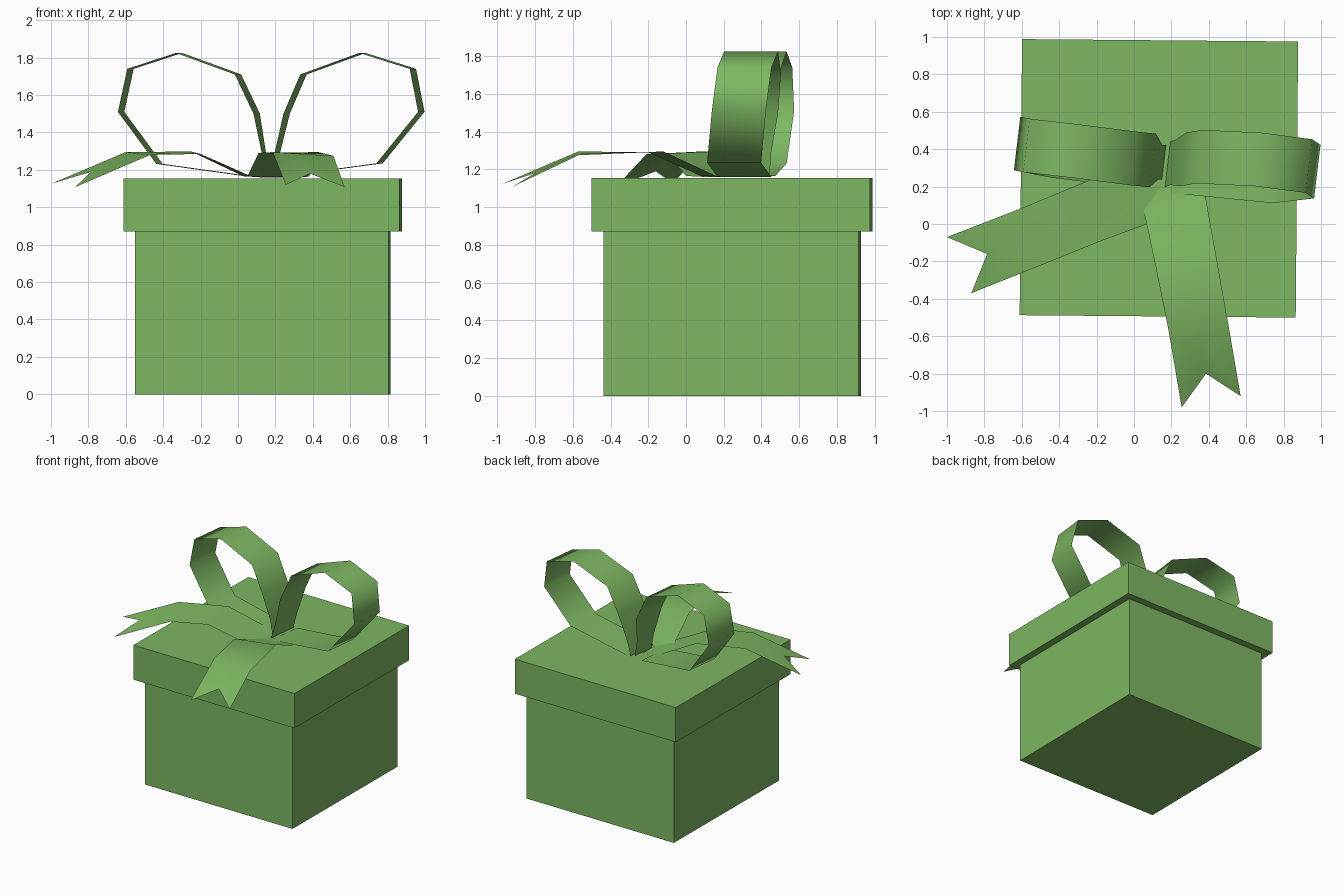
import bpy
import bmesh
from math import radians
from mathutils import Vector

default_cube = bpy.data.objects.get("Cube")
if default_cube:
    bpy.data.objects.remove(default_cube, do_unlink=True)

# One green for the box and the ribbon
green = bpy.data.materials.new("leaf_green")
green.use_nodes = True
colour = (0.205, 0.475, 0.12, 1.0)
green.diffuse_color = colour
shader = next(n for n in green.node_tree.nodes if n.type == "BSDF_PRINCIPLED")
shader.inputs["Base Color"].default_value = colour
shader.inputs["Roughness"].default_value = 0.8


def finish(name, bm):
    """Turn a bmesh into a named, coloured object."""
    mesh = bpy.data.meshes.new(name)
    bm.to_mesh(mesh)
    bm.free()
    mesh.materials.append(green)
    obj = bpy.data.objects.new(name, mesh)
    bpy.context.scene.collection.objects.link(obj)
    return obj


def add_block(name, side, bottom, top):
    """Square block, turned very slightly about the vertical."""
    bm = bmesh.new()
    bmesh.ops.create_cube(bm, size=1)
    bmesh.ops.scale(bm, vec=(side, side, top - bottom), verts=bm.verts)
    obj = finish(name, bm)
    obj.location = (0.133, 0.244, (bottom + top) / 2)
    obj.rotation_euler.z = radians(-0.5)
    return obj


def add_sheet(name, rows):
    """Smooth, unthickened ribbon through rows of points."""
    bm = bmesh.new()
    grid = [[bm.verts.new(p) for p in row] for row in rows]
    for a, b in zip(grid, grid[1:]):
        for i in range(len(a) - 1):
            bm.faces.new((a[i], a[i + 1], b[i + 1], b[i]))
    for face in bm.faces:
        face.smooth = True
    return finish(name, bm)


def add_loop(name, path, pinch):
    """Bow loop: sweep the ribbon width along a centre path."""
    half = Vector((0.017, 0.143, 0))
    rows = []
    for i, point in enumerate(path):
        centre = Vector(point)
        width = half * (pinch if i < 2 else 1)
        rows.append((centre - width, centre + width))
    return add_sheet(name, rows)


def add_tail(name, edges, notch):
    """Ribbon tail with a swallowtail cut at its last row."""
    rows = []
    for left, right in edges:
        left, right = Vector(left), Vector(right)
        rows.append([left, (left + right) / 2, right])
    rows[-1][1] = Vector(notch)
    return add_sheet(name, rows)


# Box and overhanging lid
add_block("box_body", 1.353, 0, 0.87)
add_block("box_lid", 1.476, 0.87, 1.155)

# Bow loops, from the knot up, around and back along the lid
add_loop("left_bow_loop", [
    (0.18, 0.32, 1.16), (0.21, 0.33, 1.29), (0.26, 0.345, 1.5),
    (0.35, 0.36, 1.71), (0.665, 0.345, 1.825), (0.935, 0.31, 1.74),
    (0.98, 0.28, 1.51), (0.757, 0.255, 1.235), (0.2, 0.31, 1.16)], 0.85)
add_loop("right_bow_loop", [
    (0.16, 0.33, 1.16), (0.14, 0.33, 1.28), (0.1, 0.34, 1.5),
    (0, 0.35, 1.71), (-0.315, 0.39, 1.825), (-0.575, 0.42, 1.74),
    (-0.625, 0.43, 1.51), (-0.42, 0.39, 1.232), (0.06, 0.33, 1.165)], 0.65)

# Loose tails draped over the lid edges
add_tail("front_tail", [
    ((0.12, 0.2, 1.16), (0.34, 0.24, 1.16)),
    ((0.05, 0.08, 1.165), (0.38, 0.16, 1.165)),
    ((0.11, -0.2, 1.29), (0.43, -0.12, 1.295)),
    ((0.185, -0.57, 1.295), (0.51, -0.57, 1.275)),
    ((0.255, -0.98, 1.12), (0.57, -0.92, 1.108))], (0.385, -0.8, 1.18))
add_tail("side_tail", [
    ((0.15, 0.36, 1.16), (0.15, 0.1, 1.16)),
    ((0.03, 0.33, 1.165), (0.07, 0, 1.165)),
    ((-0.25, 0.23, 1.298), (-0.2, -0.1, 1.285)),
    ((-0.6, 0.085, 1.295), (-0.47, -0.21, 1.28)),
    ((-1, -0.07, 1.125), (-0.87, -0.37, 1.108))], (-0.785, -0.16, 1.19))
